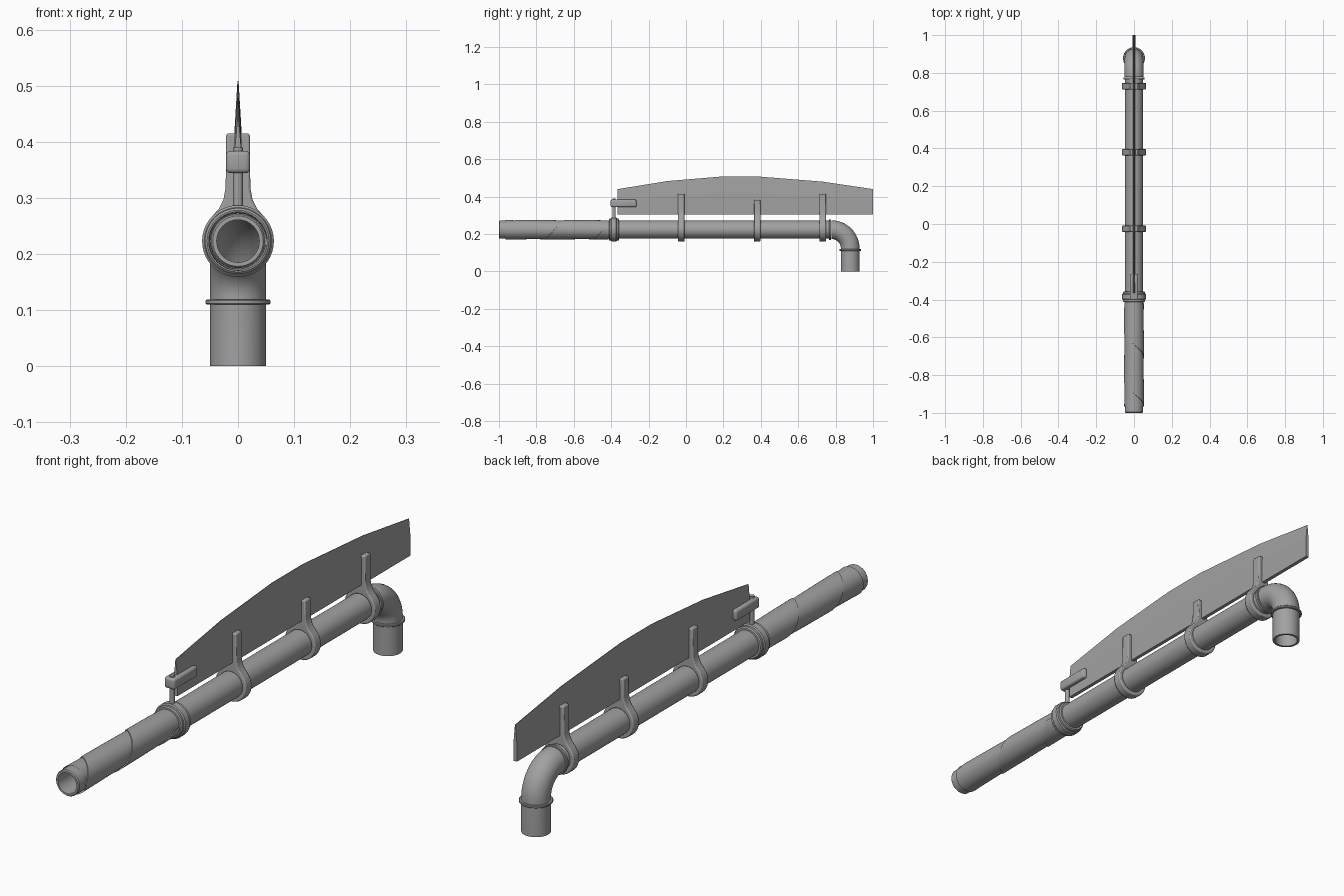
import bpy, bmesh
from math import sin, cos, pi, radians

if "Cube" in bpy.data.objects:
    bpy.data.objects.remove(bpy.data.objects["Cube"], do_unlink=True)

grey = bpy.data.materials.new("metal_grey")
grey.use_nodes = True
grey.diffuse_color = (0.36, 0.36, 0.36, 1)
grey.node_tree.nodes["Principled BSDF"].inputs["Base Color"].default_value = grey.diffuse_color

AXIS = 0.223   # height of the pipe axis
SIDES = 40


def finish(name, bm, smooth=True, recalc=True):
    if recalc:
        bmesh.ops.recalc_face_normals(bm, faces=bm.faces[:])
    mesh = bpy.data.meshes.new(name)
    bm.to_mesh(mesh)
    bm.free()
    mesh.materials.append(grey)
    ob = bpy.data.objects.new(name, mesh)
    bpy.context.collection.objects.link(ob)
    if smooth:
        bpy.ops.object.select_all(action='DESELECT')
        ob.select_set(True)
        bpy.context.view_layer.objects.active = ob
        bpy.ops.object.shade_smooth_by_angle(angle=radians(35))
    return ob


def sweep(name, stations):
    """Closed tube wall through rings of (y, z, tilt, radius)."""
    bm = bmesh.new()
    rings = []
    for y, z, t, r in stations:
        rings.append([bm.verts.new((r * cos(a), y + r * sin(a) * sin(t), z + r * sin(a) * cos(t)))
                      for a in (2 * pi * i / SIDES for i in range(SIDES))])
    for k, ring in enumerate(rings):
        nxt = rings[(k + 1) % len(rings)]
        for i in range(SIDES):
            j = (i + 1) % SIDES
            bm.faces.new((ring[i], ring[j], nxt[j], nxt[i]))
    return finish(name, bm)


def collar(name, y, half, r, inner=0.045, edge=0.005):
    """Rounded ring around the straight pipe."""
    prof = [(-half, inner), (-half, r - edge), (-half + edge, r),
            (half - edge, r), (half, r - edge), (half, inner)]
    return sweep(name, [(y + dy, AXIS, 0, rad) for dy, rad in prof])


def box(name, size, loc, bevel):
    bm = bmesh.new()
    bmesh.ops.create_cube(bm, size=1)
    for v in bm.verts:
        v.co = [v.co[i] * size[i] + loc[i] for i in range(3)]
    bmesh.ops.bevel(bm, geom=bm.edges[:], offset=bevel, segments=3, profile=0.5, affect='EDGES')
    return finish(name, bm)


# Main hollow pipe
sweep("main_pipe", [(-1, AXIS, 0, 0.045), (-0.996, AXIS, 0, 0.048), (0.775, AXIS, 0, 0.048),
                    (0.775, AXIS, 0, 0.038), (-1, AXIS, 0, 0.038)])

# Elbow turning down into the open outlet
BEND, START = 0.1, 0.778
path = [(START + BEND * sin(t), AXIS - BEND + BEND * cos(t), t)
        for t in (pi / 2 * i / 12 for i in range(13))]
path.append((START + BEND, 0, pi / 2))
sweep("elbow_outlet", [p + (0.05,) for p in path] + [p + (0.041,) for p in reversed(path)])
collar("elbow_collar", 0.77, 0.006, 0.055, edge=0.002)
sweep("outlet_collar", [(START + BEND, z, pi / 2, r) for z, r in
                        ((0.119, 0.045), (0.119, 0.056), (0.117, 0.058),
                         (0.112, 0.058), (0.110, 0.056), (0.110, 0.045))])

# Overlapping spiral wrap on the front grip
FRONT, BACK, PITCH = -0.965, -0.415, 0.26
bm = bmesh.new()
rows = []
for i in range(SIDES * 3 + 1):
    a = 2 * pi * i / SIDES
    start = FRONT - PITCH + PITCH * i / SIDES
    row = []
    for dy, r in ((0, 0.0485), (0.001, 0.053), (PITCH / 2, 0.0518), (PITCH + 0.01, 0.0495)):
        y = min(max(start + dy, FRONT), BACK)
        row.append(bm.verts.new((r * cos(a), y, AXIS + r * sin(a))))
    rows.append(row)
for p, q in zip(rows, rows[1:]):
    for k in range(3):
        if max(v.co.y for v in p[k:k + 2] + q[k:k + 2]) - min(v.co.y for v in p[k:k + 2] + q[k:k + 2]) > 1e-5:
            bm.faces.new((p[k], q[k], q[k + 1], p[k + 1]))
finish("spiral_wrap", bm, recalc=False)

# Front clamp with its post and blade grip
collar("front_clamp", -0.385, 0.028, 0.059, edge=0.004)
collar("front_clamp_band", -0.385, 0.016, 0.064, edge=0.004)
bm = bmesh.new()
bmesh.ops.create_cone(bm, cap_ends=True, segments=20, radius1=0.009, radius2=0.009, depth=0.115)
bmesh.ops.translate(bm, verts=bm.verts[:], vec=(0, -0.385, 0.3325))
finish("clamp_post", bm)
box("blade_grip", (0.043, 0.138, 0.04), (0, -0.334, 0.364), 0.008)


def hanger(name, y, top, width=0.035):
    """Ring strap flaring up into a flat stem; half outline, mirrored."""
    outer = [(0.063 * cos(a), AXIS + 0.063 * sin(a))
             for a in (radians(-90 + 10 * i) for i in range(13))]
    stem = [(0.047, 0.266), (0.034, 0.281), (0.026, 0.297), (0.022, 0.318), (0.021, top), (0, top)]
    inner = [(0.046 * cos(a), AXIS + 0.046 * sin(a))
             for a in (radians(90 - 10 * i) for i in range(19))]
    outline = outer + stem + inner
    bm = bmesh.new()
    f = bm.faces.new([bm.verts.new((max(x, 0) if x > 1e-6 else 0, y - width / 2, z)) for x, z in outline])
    ext = bmesh.ops.extrude_face_region(bm, geom=[f])
    bmesh.ops.translate(bm, vec=(0, width, 0),
                        verts=[g for g in ext["geom"] if isinstance(g, bmesh.types.BMVert)])
    bmesh.ops.recalc_face_normals(bm, faces=bm.faces[:])
    middle = [g for g in bm.faces if all(abs(v.co.x) < 1e-5 for v in g.verts)]
    bmesh.ops.delete(bm, geom=middle, context='FACES_ONLY')
    ob = finish(name, bm, recalc=False)
    ob.modifiers.new("mirror", 'MIRROR')
    bev = ob.modifiers.new("bevel", 'BEVEL')
    bev.width, bev.segments, bev.limit_method = 0.004, 2, 'ANGLE'
    bev.angle_limit = radians(50)


for name, y, top in (("front_hanger", -0.025, 0.415), ("middle_hanger", 0.38, 0.383),
                     ("rear_hanger", 0.73, 0.415)):
    hanger(name, y, top)

# Long blade, thick at the bottom and thin along the arched top
LOW = 0.305
bm = bmesh.new()
sections = []
for y, top in ((-0.365, 0.44), (-0.1, 0.483), (0.2, 0.508), (0.38, 0.508), (0.73, 0.48), (1, 0.44)):
    mid = LOW + 0.55 * (top - LOW)
    sections.append([bm.verts.new((x, y, z)) for x, z in
                     ((-0.007, LOW), (0.007, LOW), (0.0065, mid), (0.001, top),
                      (-0.001, top), (-0.0065, mid))])
for s, t in zip(sections, sections[1:]):
    for i in range(6):
        j = (i + 1) % 6
        bm.faces.new((s[i], s[j], t[j], t[i]))
bm.faces.new(sections[0])
bm.faces.new(sections[-1])
finish("blade", bm, smooth=False)
